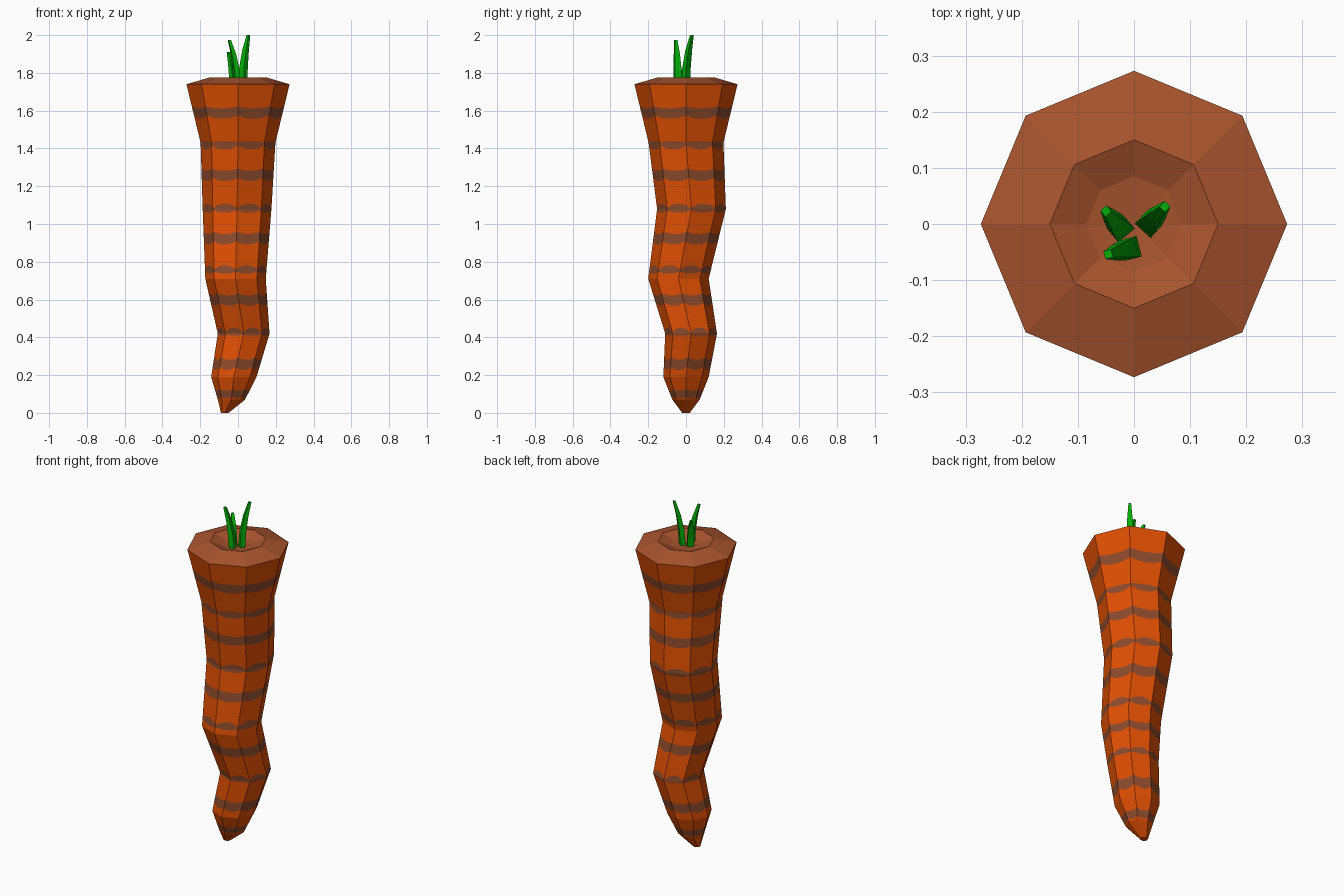
import bpy, bmesh, math
from mathutils import Vector

if "Cube" in bpy.data.objects:
    bpy.data.objects.remove(bpy.data.objects["Cube"])


def material(name, rgb):
    m = bpy.data.materials.new(name)
    m.diffuse_color = (*rgb, 1)
    m.use_nodes = True
    m.node_tree.nodes["Principled BSDF"].inputs["Base Color"].default_value = m.diffuse_color
    return m


ORANGE = material("carrot orange", (0.76, 0.080, 0.001))
BROWN = material("stripe brown", (0.27, 0.070, 0.025))
CAP = material("cap brown", (0.39, 0.088, 0.027))
GREEN = material("leaf green", (0.001, 0.42, 0.002))


def finish(bm, name, mats):
    bmesh.ops.recalc_face_normals(bm, faces=bm.faces)
    me = bpy.data.meshes.new(name)
    bm.to_mesh(me)
    bm.free()
    for m in mats:
        me.materials.append(m)
    ob = bpy.data.objects.new(name, me)
    bpy.context.collection.objects.link(ob)
    return ob


def bridge(bm, a, b, mat=0):
    n = len(a)
    for i in range(n):
        f = bm.faces.new((a[i], a[(i + 1) % n], b[(i + 1) % n], b[i]))
        f.material_index = mat


# Crooked root: z, centre x, centre y, radius of each octagon
RINGS = [(0, -0.07, 0, 0.02), (0.07, -0.035, 0, 0.072), (0.19, -0.022, 0, 0.12),
         (0.42, 0.03, 0.027, 0.137), (0.71, -0.013, -0.04, 0.16),
         (1.08, -0.005, 0.029, 0.182), (1.43, 0, 0, 0.198), (1.74, 0, 0, 0.273)]
SUB = 4                                   # points per octagon side
COUNT = 8 * SUB


def root_point(k, z):
    """Point k around the octagonal root at height z."""
    for lo, hi in zip(RINGS, RINGS[1:]):
        if z <= hi[0] + 1e-6:
            break
    t = (z - lo[0]) / (hi[0] - lo[0])
    cx, cy, r = (lo[j] + (hi[j] - lo[j]) * t for j in (1, 2, 3))
    a, b = (math.pi / 4 * (k // SUB + s) for s in (0, 1))
    f = (k % SUB) / SUB
    return Vector((cx + r * (math.cos(a) * (1 - f) + math.cos(b) * f),
                   cy + r * (math.sin(a) * (1 - f) + math.sin(b) * f), z))


# Levels: (height at corners, height at face middles, colour of the strip above)
levels = [(z, z, None) for z, *_ in RINGS]
for z in (0.26, 0.60, 0.925, 1.26, 1.59):                 # broad wavy stripes
    levels += [(z - 0.016, z - 0.033, 1), (z + 0.033, z + 0.022, 0)]
levels += [(0.085, 0.077, 1), (0.125, 0.117, 0)]          # stripe at the tip
# Narrow stripes that thin out at the corners of the octagon
for c0, c1, m0, m1 in ((0.413, 0.424, 0.409, 0.452), (0.748, 0.76, 0.737, 0.782),
                       (1.073, 1.085, 1.06, 1.107), (1.416, 1.432, 1.395, 1.437)):
    levels += [(c0, m0, 1), (c1, m1, 0)]
levels.sort(key=lambda l: l[0])

bm = bmesh.new()
prev, colour = None, 0
for zc, zm, change in levels:
    ring = []
    for k in range(COUNT):
        w = (0, 0.8, 1, 0.8)[k % SUB]
        ring.append(bm.verts.new(root_point(k, zc + (zm - zc) * w)))
    if prev:
        bridge(bm, prev, ring, colour)
    else:
        bm.faces.new(ring)
    if change is not None:
        colour = change
    prev = ring
finish(bm, "root", [ORANGE, BROWN])

# Cap with a shallow dimple
bm = bmesh.new()
prev = None
for r, z in ((0.273, 1.74), (0.15, 1.776), (0.085, 1.75)):
    ring = [bm.verts.new((r * math.cos(i * math.pi / 4), r * math.sin(i * math.pi / 4), z))
            for i in range(8)]
    if prev:
        bridge(bm, prev, ring)
    prev = ring
centre = bm.verts.new((0, 0, 1.74))
for i in range(8):
    bm.faces.new((prev[i], prev[(i + 1) % 8], centre))
finish(bm, "cap", [CAP])


# Leaf stalks: tapering four-sided blades bending outward
def leaf(name, base, tip, height):
    base, tip = Vector(base), Vector(tip)
    out = (tip - base).normalized()
    side = Vector((-out.y, out.x))
    bm = bmesh.new()
    prev = None
    for t, bend, w, d in ((0, 0, 0.019, 0.014), (0.35, 0.14, 0.018, 0.014),
                          (0.7, 0.5, 0.014, 0.011), (1, 1, 0.007, 0.007)):
        c = base.lerp(tip, bend)
        z = 1.735 + t * (height - 1.735)
        ring = [bm.verts.new((*(c + out * d * a + side * w * b), z))
                for a, b in ((1, 1), (-1, 1), (-1, -1), (1, -1))]
        if prev:
            bridge(bm, prev, ring)
        else:
            bm.faces.new(ring)
        prev = ring
    bm.faces.new(prev)
    finish(bm, name, [GREEN])


leaf("leaf_right", (0.025, -0.002), (0.055, 0.031), 2.0)
leaf("leaf_back", (-0.022, -0.010), (-0.050, 0.023), 1.91)
leaf("leaf_front", (-0.004, -0.043), (-0.046, -0.054), 1.975)
